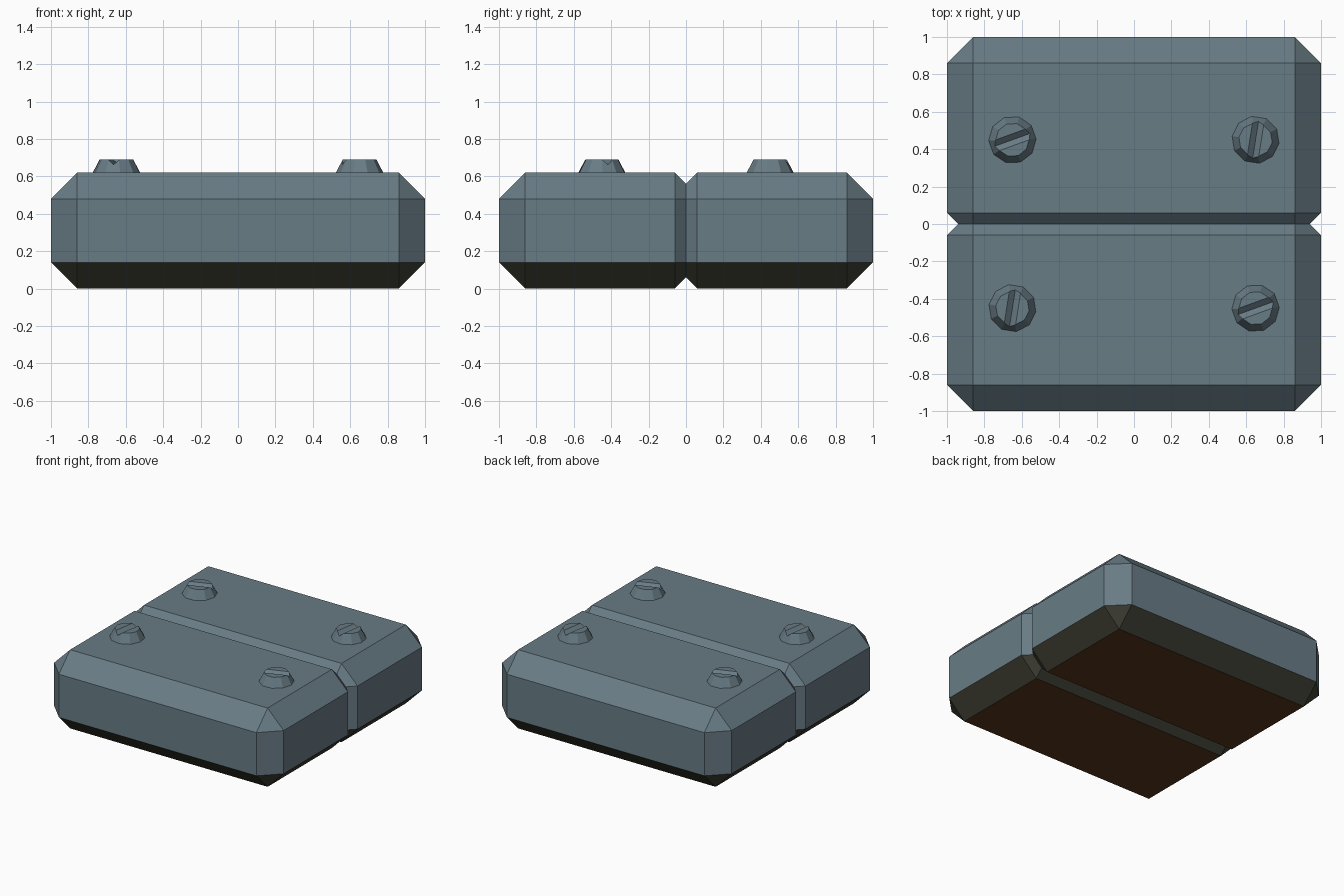
import bpy, bmesh, math
from mathutils import Matrix

if "Cube" in bpy.data.objects:
    bpy.data.objects.remove(bpy.data.objects["Cube"])


def material(name, rgb):
    m = bpy.data.materials.new(name)
    m.diffuse_color = (*rgb, 1)
    m.use_nodes = True
    m.node_tree.nodes["Principled BSDF"].inputs["Base Color"].default_value = m.diffuse_color
    return m


slate = material("slate_grey", (0.14, 0.20, 0.235))
shade = material("dark_lower_edge", (0.048, 0.048, 0.034))
brown = material("dark_brown_base", (0.10, 0.037, 0.013))


def make_object(name, bm, mats):
    bmesh.ops.recalc_face_normals(bm, faces=bm.faces)
    mesh = bpy.data.meshes.new(name)
    bm.to_mesh(mesh)
    bm.free()
    for m in mats:
        mesh.materials.append(m)
    ob = bpy.data.objects.new(name, mesh)
    bpy.context.collection.objects.link(ob)
    return ob


# Block: chamfered section lofted along y, pulled in at both ends and the groove
H, C, G = 0.62, 0.14, 0.06
section = [(1 - C, 0), (1, C), (1, H - C), (1 - C, H),
           (C - 1, H), (-1, H - C), (-1, C), (C - 1, 0)]
stations = [(-1, C), (C - 1, 0), (-G, 0), (0, G), (G, 0), (1 - C, 0), (1, C)]


def clamp(v, lo, hi):
    return max(lo, min(hi, v))


bm = bmesh.new()
rings = [[bm.verts.new((clamp(x, d - 1, 1 - d), y, clamp(z, d, H - d)))
          for x, z in section] for y, d in stations]
for a, b in zip(rings, rings[1:]):
    for i in range(8):
        j = (i + 1) % 8
        bm.faces.new((a[i], a[j], b[j], b[i]))
bm.faces.new(rings[0])
bm.faces.new(rings[-1])
bmesh.ops.remove_doubles(bm, verts=bm.verts, dist=0.0001)
bmesh.ops.recalc_face_normals(bm, faces=bm.faces)
bm.normal_update()
# Underside is brown, downward chamfers are dark
for f in bm.faces:
    f.material_index = 2 if f.normal.z < -0.9 else 1 if f.normal.z < -0.2 else 0
make_object("grooved_block", bm, [slate, shade, brown])


# Screws: tapered heads with a V slot cut across the top
def screw(name, x, y, angle):
    place = Matrix.Translation((x, y, H)) @ Matrix.Rotation(angle, 4, 'Z')
    bm = bmesh.new()
    bmesh.ops.create_cone(bm, cap_ends=True, segments=10, radius1=0.127,
                          radius2=0.09, depth=0.07,
                          matrix=place @ Matrix.Translation((0, 0, 0.035)))
    head = make_object(name, bm, [slate])

    bm = bmesh.new()
    ends = [[bm.verts.new(place @ Matrix.Translation((sx, py, pz)).translation)
             for py, pz in ((-0.07, 0.105), (0, 0.043), (0.07, 0.105))]
            for sx in (-0.2, 0.2)]
    for i in range(3):
        j = (i + 1) % 3
        bm.faces.new((ends[0][i], ends[0][j], ends[1][j], ends[1][i]))
    for e in ends:
        bm.faces.new(e)
    cutter = make_object(name + "_slot_cutter", bm, [slate])
    cutter.hide_render = True
    cutter.hide_set(True)

    mod = head.modifiers.new("slot", 'BOOLEAN')
    mod.operation = 'DIFFERENCE'
    mod.solver = 'EXACT'
    mod.object = cutter


for sx, side in ((-1, "left"), (1, "right")):
    for sy, row in ((-1, "front"), (1, "back")):
        screw(f"screw_{row}_{side}", 0.65 * sx, 0.45 * sy,
              math.radians(20 if sx * sy < 0 else 81))
